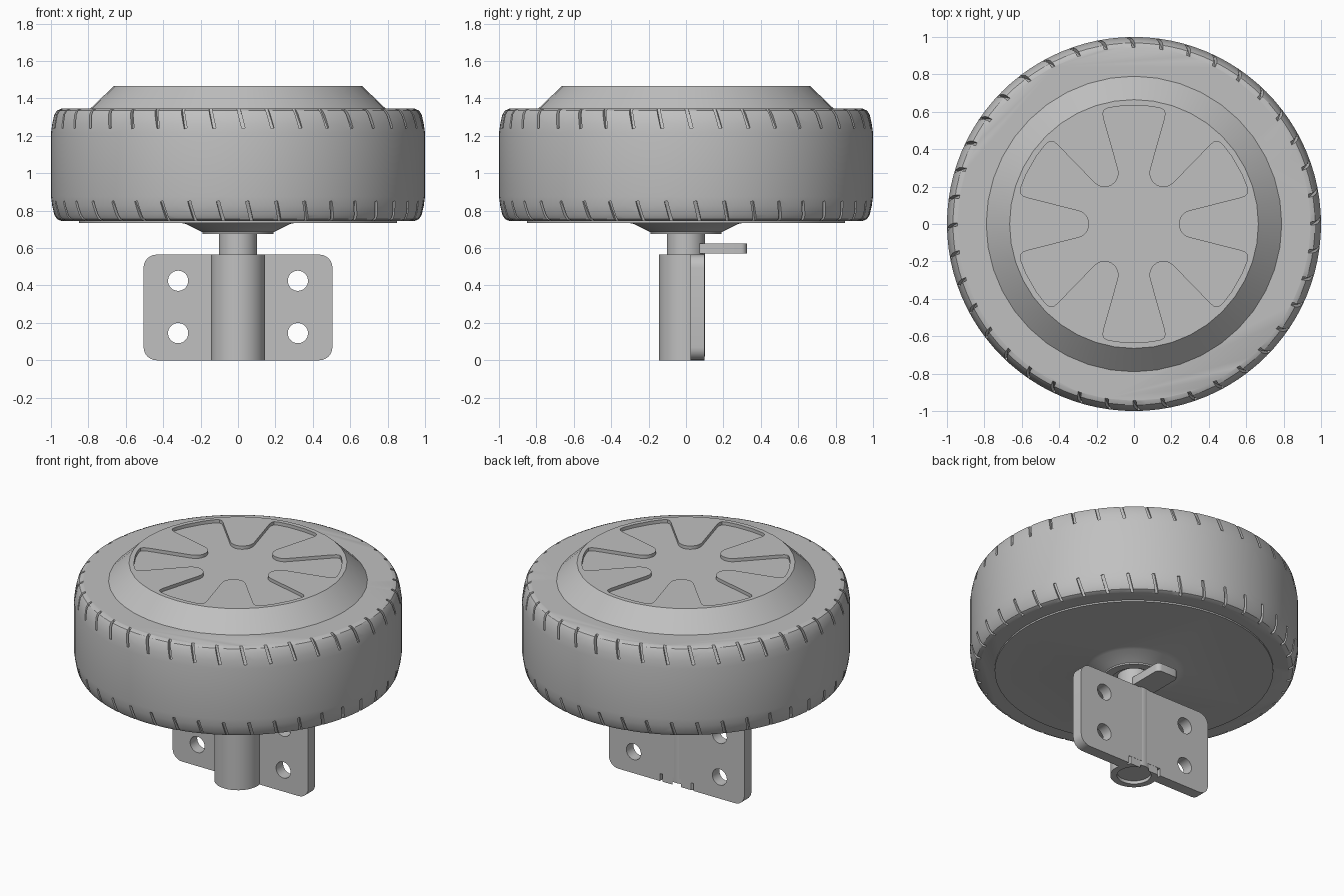
import bpy, bmesh
from math import radians, cos, sin, pi
from mathutils import Matrix, Vector

cube = bpy.data.objects.get("Cube")
if cube:
    bpy.data.objects.remove(cube, do_unlink=True)

grey = bpy.data.materials.new("plain grey")
grey.use_nodes = True
COLOUR = (0.53, 0.53, 0.53, 1)
grey.diffuse_color = COLOUR
grey.node_tree.nodes["Principled BSDF"].inputs["Base Color"].default_value = COLOUR


def finish(bm, name):
    bmesh.ops.recalc_face_normals(bm, faces=bm.faces)
    mesh = bpy.data.meshes.new(name)
    bm.to_mesh(mesh)
    bm.free()
    mesh.materials.append(grey)
    obj = bpy.data.objects.new(name, mesh)
    bpy.context.collection.objects.link(obj)
    return obj


def activate(obj):
    bpy.ops.object.select_all(action='DESELECT')
    obj.select_set(True)
    bpy.context.view_layer.objects.active = obj


def smooth(obj, angle=30):
    activate(obj)
    bpy.ops.object.shade_smooth_by_angle(angle=radians(angle))


def cut(obj, cutter):
    activate(obj)
    mod = obj.modifiers.new("cut", 'BOOLEAN')
    mod.operation = 'DIFFERENCE'
    mod.solver = 'EXACT'
    mod.object = cutter
    bpy.ops.object.modifier_apply(modifier=mod.name)
    bpy.data.objects.remove(cutter, do_unlink=True)


def lathe(name, profile, steps, closed=False):
    """Revolve (radius, height) points about z."""
    bm = bmesh.new()
    verts = [bm.verts.new((r, 0, z)) for r, z in profile]
    edges = [bm.edges.new(p) for p in zip(verts, verts[1:])]
    if closed:
        edges.append(bm.edges.new((verts[-1], verts[0])))
    bmesh.ops.spin(bm, geom=verts + edges, cent=(0, 0, 0), axis=(0, 0, 1),
                   angle=2 * pi, steps=steps, use_duplicate=False)
    bmesh.ops.remove_doubles(bm, verts=bm.verts, dist=1e-4)
    bmesh.ops.dissolve_limit(bm, angle_limit=0.002, verts=bm.verts, edges=bm.edges)
    return finish(bm, name)


def prism(name, points, depth):
    """Extrude a closed outline of 3D points along depth."""
    bm = bmesh.new()
    face = bm.faces.new([bm.verts.new(p) for p in points])
    new = bmesh.ops.extrude_face_region(bm, geom=[face])["geom"]
    bmesh.ops.translate(bm, vec=depth,
                        verts=[v for v in new if isinstance(v, bmesh.types.BMVert)])
    return finish(bm, name)


def boxes(name, matrices):
    bm = bmesh.new()
    for m in matrices:
        bmesh.ops.create_cube(bm, size=1, matrix=m)
    return finish(bm, name)


def box_at(centre, size):
    return Matrix.Translation(centre) @ Matrix.Diagonal((*size, 1))


def rounded_rect(x0, x1, y0, y1, r):
    """Rounded rectangle outline as 2D points."""
    corners = [(x1 - r, y1 - r), (x0 + r, y1 - r), (x0 + r, y0 + r), (x1 - r, y0 + r)]
    return [(cx + r * cos(a), cy + r * sin(a))
            for q, (cx, cy) in enumerate(corners)
            for a in [(q + s / 6) * pi / 2 for s in range(7)]]


# Tyre ring with rounded shoulders, mirrored about its mid height
MID = 1.045
upper = [(0.74, 0.3), (0.945, 0.3), (0.968, 0.29), (0.982, 0.268), (0.993, 0.22), (1.0, 0.17)]
ring = [(r, MID + h) for r, h in upper] + [(r, MID - h) for r, h in reversed(upper)]
tyre = lathe("tyre", ring, 96, closed=True)

# Slanted tread slots around both shoulders
slots = []
for side, phase in ((1, 0.1), (-1, 0.4)):
    for i in range(40):
        slots.append(Matrix.Rotation((i + phase) * 2 * pi / 40, 4, 'Z')
                     @ Matrix.Translation((0.963, 0, MID + side * 0.25))
                     @ Matrix.Rotation(radians(14), 4, 'X')
                     @ Matrix.Rotation(radians(-20 * side), 4, 'Y')
                     @ box_at((0.05, 0, 0), (0.1, 0.017, 0.13)))
cut(tyre, boxes("slot_cutter", slots))
smooth(tyre, 28)

# Hub cap with a shallow six-spoked recess
cap = lathe("hub_cap", [(0, 1.2), (0.76, 1.2), (0.79, 1.345), (0.665, 1.465), (0, 1.465)], 40)
half = [(0.315 + 0.075 * cos(radians(a)), 0.075 * sin(radians(a)))
        for a in (180, 165, 150, 135, 120, 105)]
half += [(0.57, 0.142), (0.595, 0.152), (0.608, 0.168), (0.606, 0.19)]
half += [(0.635 * cos(radians(a)), 0.635 * sin(radians(a))) for a in (20, 25)]
tongue = [(x, -y) for x, y in reversed(half[1:])] + half
star = []
for k in range(6):
    turn = Matrix.Rotation(k * pi / 3, 3, 'Z')
    star += [turn @ Vector((x, y, 1.443)) for x, y in tongue]
cut(cap, prism("recess_cutter", star, (0, 0, 0.1)))
smooth(cap)

# Back cover with its bearing boss
cover = lathe("back_cover", [(0, 0.8), (0.85, 0.8), (0.85, 0.735), (0.31, 0.735), (0.28, 0.729),
                             (0.19, 0.685), (0.19, 0.675), (0.135, 0.675), (0.135, 0.695),
                             (0, 0.695)], 64)
smooth(cover)

# Axle
axle = lathe("axle", [(0, 0.02), (0.102, 0.02), (0.102, 0.74), (0, 0.74)], 48)
smooth(axle)

# Mounting sleeve, flattened flush with the back of the plate
sleeve = lathe("mounting_sleeve", [(0.104, 0), (0.145, 0), (0.145, 0.565), (0.104, 0.565)],
               48, closed=True)
cut(sleeve, boxes("flat_cutter", [box_at((0, 0.199, 0.3), (1, 0.2, 1))]))
smooth(sleeve)

# Mounting plate with four bolt holes and a bottom notch
plate = prism("mounting_plate",
              [(x, 0.025, z) for x, z in rounded_rect(-0.505, 0.505, 0, 0.565, 0.07)],
              (0, 0.075, 0))
for x in (-0.32, 0.32):
    for z in (0.145, 0.425):
        circle = [(x + 0.054 * cos(i * pi / 16), -0.1, z + 0.054 * sin(i * pi / 16))
                  for i in range(32)]
        cut(plate, prism("hole_cutter", circle, (0, 0.4, 0)))
cut(plate, boxes("notch_cutter", [box_at((0, 0.1, 0), (0.25, 0.4, 0.1))]))
smooth(plate)

# Locking tab behind the axle
tab = prism("locking_tab",
            [(x, y, 0.57) for x, y in rounded_rect(-0.08, 0.08, 0.06, 0.325, 0.03)],
            (0, 0, 0.055))
smooth(tab)
